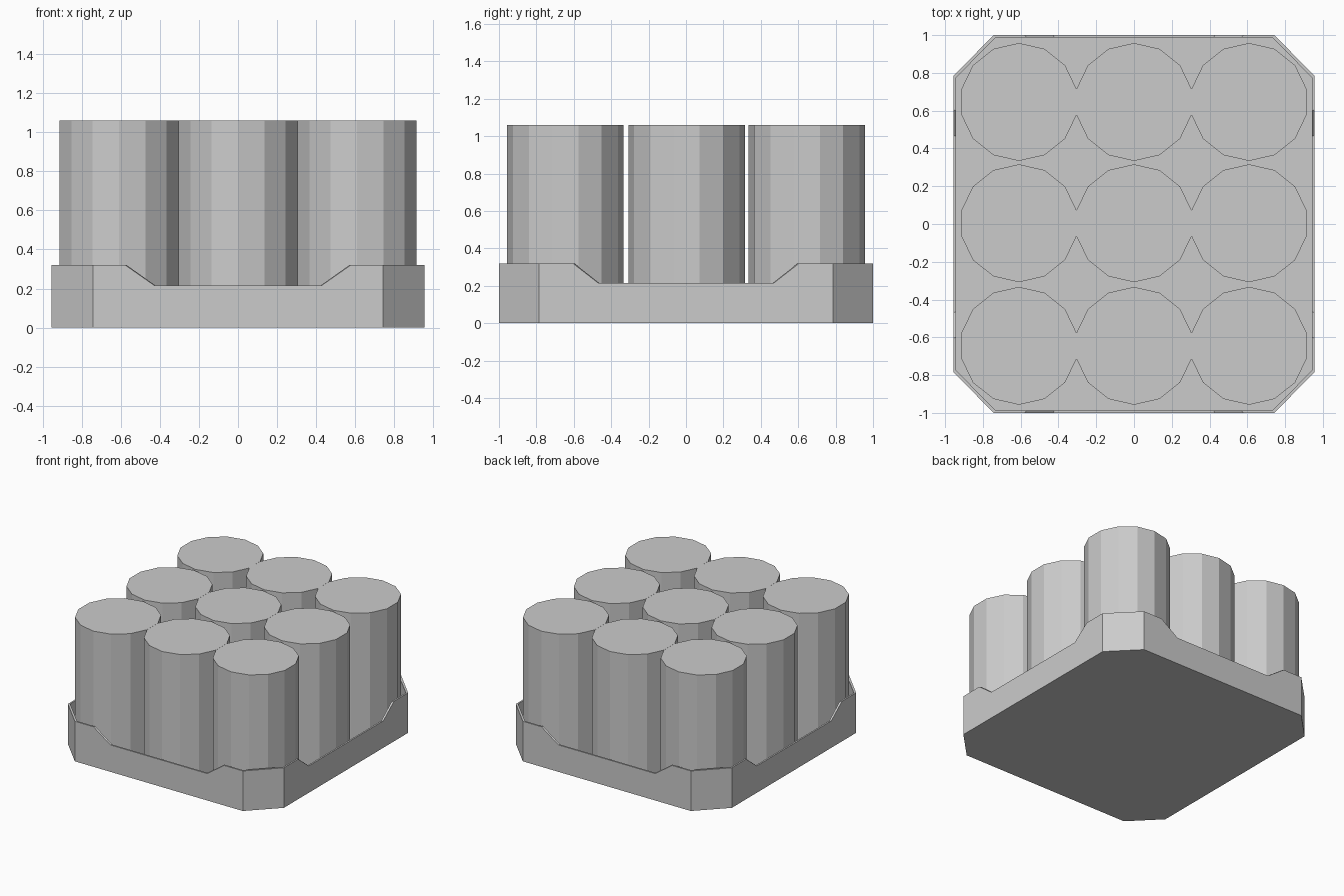
import bpy, bmesh, math

if "Cube" in bpy.data.objects:
    bpy.data.objects.remove(bpy.data.objects["Cube"])

WALL, FLOOR, TOP = 0.013, 0.02, 1.06


def finish(bm, name):
    bmesh.ops.recalc_face_normals(bm, faces=bm.faces)
    mesh = bpy.data.meshes.new(name)
    bm.to_mesh(mesh)
    bm.free()
    ob = bpy.data.objects.new(name, mesh)
    bpy.context.collection.objects.link(ob)
    return ob


# Tray: one quarter of the rim (x, y, rim height), mirrored round into a full loop
quarter = [(0.955, 0.47, 0.215), (0.955, 0.605, 0.32), (0.955, 0.785, 0.32),
           (0.743, 1.0, 0.32), (0.578, 1.0, 0.32), (0.428, 1.0, 0.215)]
half = quarter + [(-x, y, z) for x, y, z in reversed(quarter)]
rim = half + [(x, -y, z) for x, y, z in reversed(half)]
sx, sy = 1 - WALL / 0.955, 1 - WALL

bm = bmesh.new()
loops = [
    [bm.verts.new((x, y, 0)) for x, y, z in rim],
    [bm.verts.new((x, y, z)) for x, y, z in rim],
    [bm.verts.new((x * sx, y * sy, z)) for x, y, z in rim],
    [bm.verts.new((x * sx, y * sy, FLOOR)) for x, y, z in rim],
]
n = len(rim)
for a, b in zip(loops, loops[1:]):
    for i in range(n):
        j = (i + 1) % n
        bm.faces.new((a[i], a[j], b[j], b[i]))
bm.faces.new(loops[0])
bm.faces.new(loops[-1])
finish(bm, "tray")

# Cans: 3 x 3 grid of 14-sided cylinders with a corner pointing along y
SIDES, R = 14, 0.312
for row, cy in enumerate((-0.645, 0.004, 0.646)):
    for col, cx in enumerate((-0.609, 0.0, 0.609)):
        bm = bmesh.new()
        ring = [(R * math.sin(2 * math.pi * k / SIDES), R * math.cos(2 * math.pi * k / SIDES))
                for k in range(SIDES)]
        base = bm.faces.new([bm.verts.new((x, y, FLOOR)) for x, y in ring])
        ext = bmesh.ops.extrude_face_region(bm, geom=[base], use_keep_orig=True)
        for v in ext["geom"]:
            if isinstance(v, bmesh.types.BMVert):
                v.co.z = TOP
        can = finish(bm, f"can_{row + 1}_{col + 1}")
        can.location = (cx, cy, 0)
